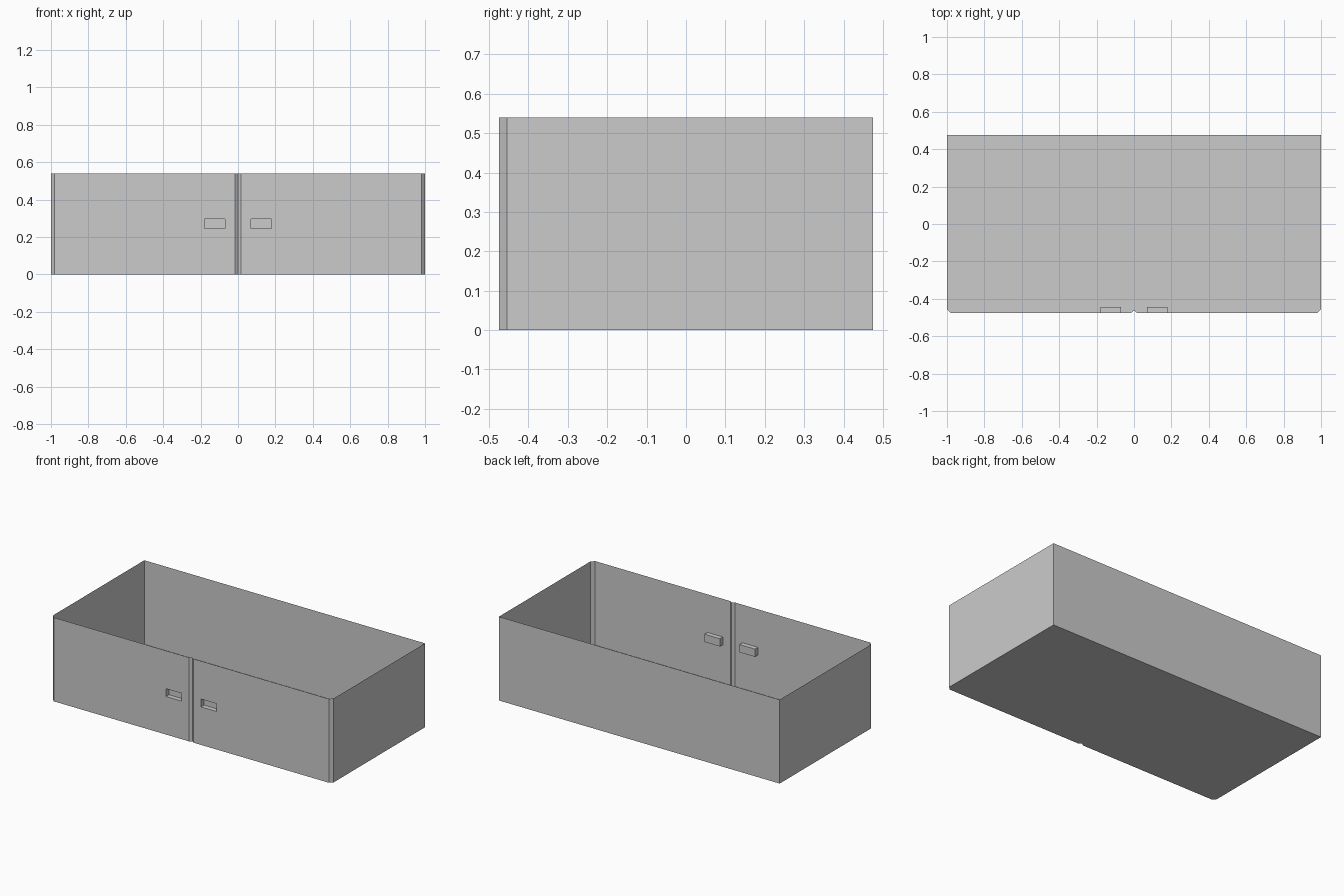
import bpy

if "Cube" in bpy.data.objects:
    bpy.data.objects.remove(bpy.data.objects["Cube"])

X, Y, H = 1.0, 0.475, 0.54        # half width, half depth, height
C, G, GD = 0.02, 0.016, 0.012     # corner chamfer, groove half width, groove depth
PX, PZ, PD = (0.07, 0.18), (0.245, 0.295), 0.03   # recessed pull extents and depth

grey = bpy.data.materials.new("plain grey")
grey.diffuse_color = (0.6, 0.6, 0.6, 1)
grey.use_nodes = True
grey.node_tree.nodes["Principled BSDF"].inputs["Base Color"].default_value = grey.diffuse_color


def make(name, verts, faces):
    mesh = bpy.data.meshes.new(name)
    mesh.from_pydata(verts, [], faces)
    mesh.materials.append(grey)
    obj = bpy.data.objects.new(name, mesh)
    bpy.context.collection.objects.link(obj)
    return obj


def strip(name, path):
    """Upright thin wall following a plan path (outward faces on the right of travel)."""
    n = len(path)
    verts = [(x, y, z) for z in (0, H) for x, y in path]
    make(name, verts, [(i, i + 1, n + i + 1, n + i) for i in range(n - 1)])


# Side and back walls, with chamfered front corners
strip("side_and_back_walls", [(X - C, -Y), (X, -Y + C), (X, Y),
                              (-X, Y), (-X, -Y + C), (-X + C, -Y)])

# V groove between the two front doors
groove = [(-G, -Y), (0, -Y + GD), (G, -Y)]
strip("door_groove", groove)

# Floor, following the whole outline
outline = groove + [(X - C, -Y), (X, -Y + C), (X, Y), (-X, Y), (-X, -Y + C), (-X + C, -Y)]
make("floor", [(x, y, 0) for x, y in outline], [tuple(reversed(range(len(outline))))])

# Front doors with a box-shaped finger pull recessed into each
for side, s in (("left", -1), ("right", 1)):
    xs, zs = (G, *PX, X - C), (0, *PZ, H)
    verts = [(s * x, -Y, z) for z in zs for x in xs]
    faces = [(r * 4 + c, r * 4 + c + 1, r * 4 + c + 5, r * 4 + c + 4)
             for r in range(3) for c in range(3) if (r, c) != (1, 1)]
    ring = (5, 6, 10, 9)
    verts += [(verts[i][0], -Y + PD, verts[i][2]) for i in ring]
    faces.append((16, 17, 18, 19))
    faces += [(ring[i], ring[(i + 1) % 4], 16 + (i + 1) % 4, 16 + i) for i in range(4)]
    if s < 0:
        faces = [f[::-1] for f in faces]
    make(side + "_front_door", verts, faces)
